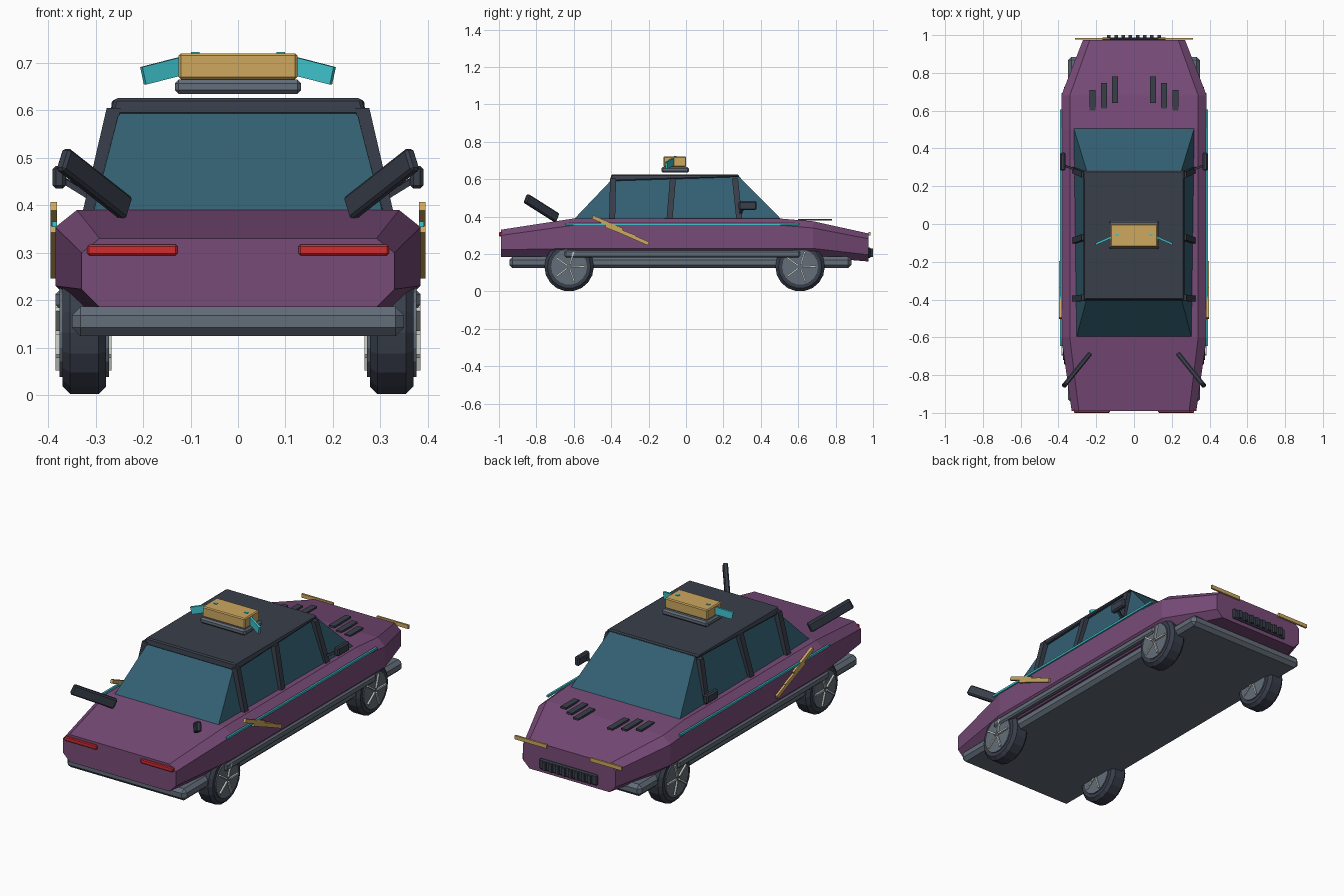
import bpy, bmesh
from math import pi, radians, sin, cos
from mathutils import Matrix, Vector

if "Cube" in bpy.data.objects:
    bpy.data.objects.remove(bpy.data.objects["Cube"], do_unlink=True)


def material(name, hex_code):
    srgb = [int(hex_code[i:i + 2], 16) / 255 for i in (0, 2, 4)]
    color = [((c + 0.055) / 1.055) ** 2.4 for c in srgb] + [1.0]
    m = bpy.data.materials.new(name)
    m.use_nodes = True
    m.diffuse_color = color
    m.node_tree.nodes["Principled BSDF"].inputs["Base Color"].default_value = color
    return m


purple = material("purple paint", "784b78")
slate = material("slate grey metal", "636d79")
dark = material("dark trim", "383e4a")
glass = material("teal glass", "336072")
gold = material("gold", "cda85f")
cyan = material("cyan", "3fc3cd")
red = material("red light", "d02c30")
pale = material("pale metal", "c8cec8")


def finish(name, bm, mat, bevel=0):
    bmesh.ops.recalc_face_normals(bm, faces=bm.faces)
    mesh = bpy.data.meshes.new(name)
    bm.to_mesh(mesh)
    bm.free()
    mesh.materials.append(mat)
    obj = bpy.data.objects.new(name, mesh)
    bpy.context.collection.objects.link(obj)
    if bevel:
        mod = obj.modifiers.new("chamfer", "BEVEL")
        mod.width, mod.segments = bevel, 1
    return obj


def box(name, center, size, mat, rot=None, bevel=0):
    bm = bmesh.new()
    bmesh.ops.create_cube(bm, size=1, matrix=Matrix.Diagonal((*size, 1)))
    obj = finish(name, bm, mat, bevel)
    obj.matrix_world = Matrix.Translation(center) @ (rot or Matrix()).to_4x4()
    return obj


def plank(name, start, end, width, height, mat, bevel=0):
    """Box running from start to end, its height kept in the vertical plane."""
    a, b = Vector(start), Vector(end)
    along = (b - a).normalized()
    side = Vector((0, 0, 1)).cross(along).normalized()
    rot = Matrix((along, side, along.cross(side))).transposed()
    return box(name, (a + b) / 2, ((b - a).length, width, height), mat, rot, bevel)


def loft(name, rings, mat, bevel=0):
    bm = bmesh.new()
    loops = [[bm.verts.new(p) for p in ring] for ring in rings]
    n = len(loops[0])
    for a, b in zip(loops, loops[1:]):
        for i in range(n):
            j = (i + 1) % n
            bm.faces.new((a[i], a[j], b[j], b[i]))
    bm.faces.new(loops[0])
    bm.faces.new(loops[-1])
    return finish(name, bm, mat, bevel)


def section(y, w, low, top, cut):
    """Eight-sided body cross-section with chamfered corners."""
    half = [(w - cut, low), (w, low + cut), (w, top - cut * 0.8), (w - cut, top)]
    pts = half + [(-x, z) for x, z in reversed(half)]
    return [(x, y, z) for x, z in pts]


def rect(w_back, y_back, z_back, w_front, y_front, z_front):
    return [(-w_back, y_back, z_back), (w_back, y_back, z_back),
            (w_front, y_front, z_front), (-w_front, y_front, z_front)]


# Main body and underframe
loft("body", [section(-0.99, 0.33, 0.185, 0.33, 0.038),
              section(-0.6, 0.385, 0.185, 0.39, 0.045),
              section(0.5, 0.385, 0.185, 0.39, 0.045),
              section(0.68, 0.385, 0.185, 0.375, 0.045),
              section(0.975, 0.27, 0.16, 0.31, 0.036)], purple)
box("underframe", (0, -0.03, 0.155), (0.7, 1.83, 0.062), slate, bevel=0.018)

# Cabin glass and roof
loft("cabin_glass", [rect(0.305, -0.6, 0.385, 0.32, 0.51, 0.385),
                     rect(0.25, -0.395, 0.6, 0.25, 0.28, 0.618)], glass)
loft("roof", [rect(0.27, -0.405, 0.59, 0.27, 0.285, 0.612),
              rect(0.26, -0.4, 0.626, 0.26, 0.28, 0.626)], dark, 0.006)

# End grille
box("grille_plate", (0, 0.98, 0.207), (0.34, 0.016, 0.056), dark, bevel=0.006)
for i in range(8):
    box("grille_slat", (-0.133 + i * 0.038, 0.99, 0.207), (0.018, 0.02, 0.044), dark)

# Roof sign
box("sign_base", (0, -0.058, 0.65), (0.266, 0.148, 0.03), slate, bevel=0.008)
box("sign_box", (0, -0.06, 0.693), (0.25, 0.122, 0.055), gold, bevel=0.005)


def wheel(s, y):
    turn = Matrix.Rotation(pi / 2, 4, "Y")

    def disc(name, radius, depth, x, mat, bevel=0):
        bm = bmesh.new()
        bmesh.ops.create_cone(bm, cap_ends=True, segments=18, radius1=radius,
                              radius2=radius, depth=depth, matrix=turn)
        obj = finish(name, bm, mat, bevel)
        obj.location = (x, y, 0.132)
        if bevel:
            obj.modifiers["chamfer"].limit_method = "ANGLE"
            obj.modifiers["chamfer"].angle_limit = radians(40)

    disc("tire", 0.132, 0.092, s * 0.324, dark, 0.016)
    disc("wheel_disc", 0.096, 0.104, s * 0.324, slate)
    # Spokes on both faces of the wheel
    for x in (0.273, 0.379):
        for i in range(5):
            a = 2 * pi * i / 5 + 0.3
            center = (s * x, y + 0.048 * sin(a), 0.132 + 0.048 * cos(a))
            box("wheel_spoke", center, (0.012, 0.009, 0.072), pale,
                Matrix.Rotation(-a, 3, "X"))


for s in (-1, 1):
    for y in (-0.625, 0.61):
        wheel(s, y)

    # Side sill and stripe
    box("side_sill", (s * 0.368, -0.02, 0.201), (0.034, 1.26, 0.038), slate, bevel=0.008)
    box("side_stripe", (s * 0.387, -0.02, 0.36), (0.01, 1.25, 0.011), cyan)

    # Side bolt made of three overlapping slanted bars
    for y0, z0, y1, z1 in ((-0.5, 0.398, -0.34, 0.328),
                           (-0.43, 0.352, -0.27, 0.29),
                           (-0.36, 0.325, -0.2, 0.255)):
        plank("side_bolt", (s * 0.389, y0, z0), (s * 0.389, y1, z1), 0.014, 0.02, gold)

    # Cabin pillars
    for y_low, y_top in ((-0.395, -0.39), (-0.088, -0.07), (0.285, 0.262)):
        loft("cabin_pillar", [
            [(s * x, y + dy, z) for x, dy in ((inner, -0.016), (inner + 0.03, -0.016),
                                              (inner + 0.03, 0.016), (inner, 0.016))]
            for inner, y, z in ((0.298, y_low, 0.385), (0.247, y_top, 0.605))], dark)

    # Mirrors
    box("side_mirror", (s * 0.377, 0.33, 0.459), (0.028, 0.096, 0.048), dark, bevel=0.007)
    plank("mirror_stalk", (s * 0.315, 0.29, 0.42), (s * 0.372, 0.31, 0.455),
          0.012, 0.012, dark)

    # Raised fins
    plank("tail_fin", (s * 0.236, -0.69, 0.393), (s * 0.37, -0.856, 0.498),
          0.025, 0.052, dark, 0.006)

    # Lights at both ends
    box("red_light", (s * 0.223, -0.991, 0.306), (0.19, 0.018, 0.023), red, bevel=0.004)
    box("gold_light", (s * 0.22, 0.981, 0.308), (0.185, 0.01, 0.02), gold)

    # Hood vents
    for x, y, length in ((0.1, 0.71, 0.14), (0.16, 0.68, 0.135), (0.22, 0.655, 0.11)):
        box("hood_vent", (s * x, y, 0.383), (0.032, length, 0.01), dark)

    # Sign wings with their small pins
    plank("sign_wing", (s * 0.095, -0.058, 0.7), (s * 0.2, -0.105, 0.673),
          0.012, 0.038, cyan)
    box("sign_pin", (s * 0.09, -0.058, 0.72), (0.018, 0.012, 0.007), cyan)
